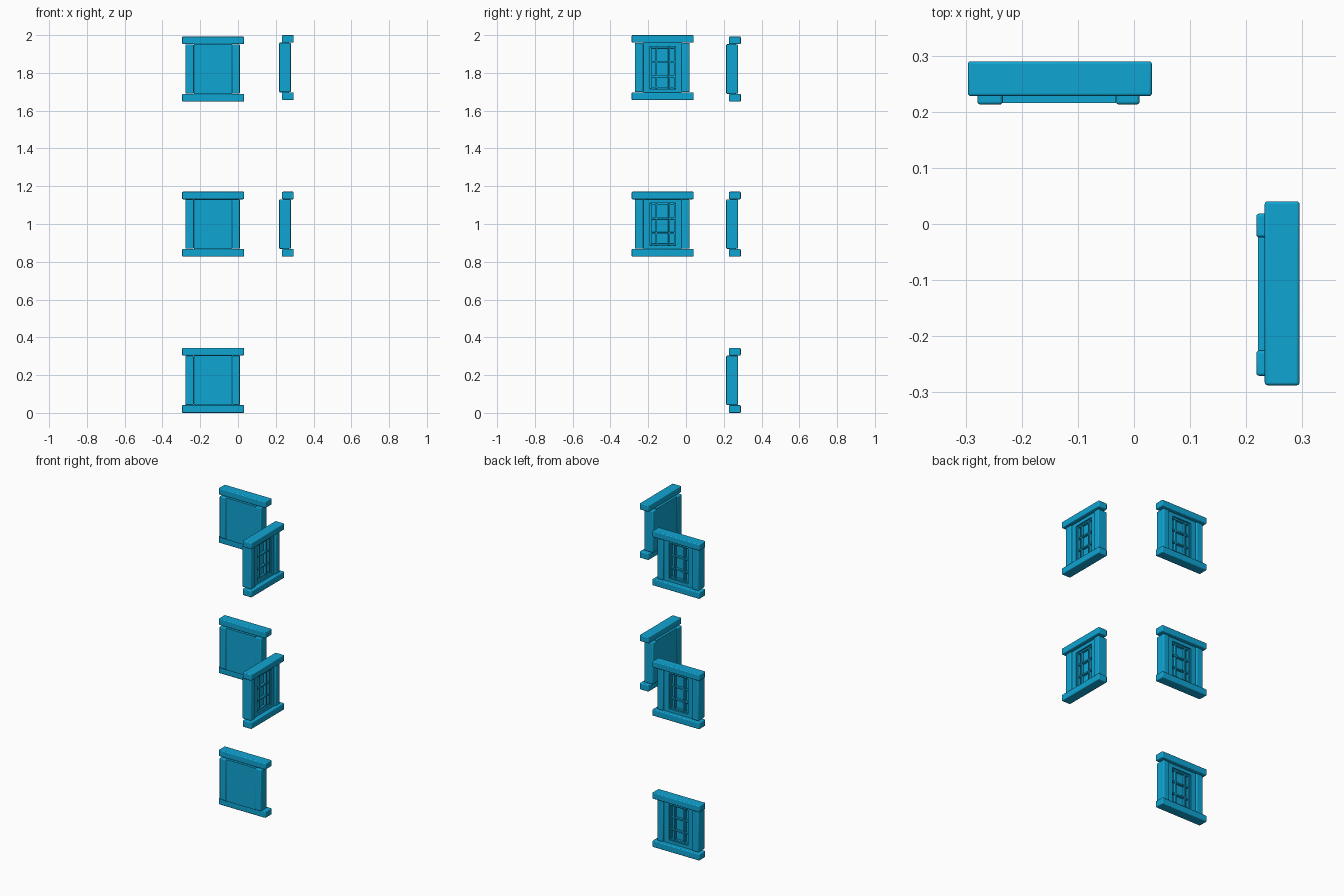
import bpy, bmesh
from math import radians

if "Cube" in bpy.data.objects:
    bpy.data.objects.remove(bpy.data.objects["Cube"])

blue = bpy.data.materials.new("window_blue")
blue.diffuse_color = (0.005, 0.376, 0.65, 1)
blue.use_nodes = True
blue.node_tree.nodes["Principled BSDF"].inputs["Base Color"].default_value = blue.diffuse_color


def finish(bm, name, side, origin, bevel):
    """Local axes: u along the wall, d outward, z up. Side windows swap u and d."""
    u0, d0, z0 = origin
    for v in bm.verts:
        u, d, z = v.co
        v.co = (d + d0, u + u0, z + z0) if side else (u + u0, d + d0, z + z0)
    bmesh.ops.recalc_face_normals(bm, faces=bm.faces[:])
    mesh = bpy.data.meshes.new(name)
    bm.to_mesh(mesh)
    bm.free()
    mesh.materials.append(blue)
    ob = bpy.data.objects.new(name, mesh)
    bpy.context.collection.objects.link(ob)
    if bevel:
        mod = ob.modifiers.new("rounded_edges", 'BEVEL')
        mod.width, mod.segments = bevel, 3
        mod.limit_method = 'ANGLE'
    bpy.ops.object.select_all(action='DESELECT')
    ob.select_set(True)
    bpy.context.view_layer.objects.active = ob
    bpy.ops.object.shade_smooth_by_angle(angle=radians(35))


def box_mesh(u, d, z):
    bm = bmesh.new()
    bmesh.ops.create_cube(bm, size=1)
    for v in bm.verts:
        v.co = [lo + (c + 0.5) * (hi - lo) for c, (lo, hi) in zip(v.co, (u, d, z))]
    return bm


def panel_mesh(u, d, z, hole_u, hole_z, floor):
    """Slab with a rectangular recess in its outward face."""
    bm = box_mesh(u, d, z)
    face = max(bm.faces, key=lambda f: f.calc_center_median().y)
    bmesh.ops.inset_individual(bm, faces=[face], thickness=0.01)
    mid = face.calc_center_median()
    for v in face.verts:
        v.co.x = hole_u[v.co.x > mid.x]
        v.co.z = hole_z[v.co.z > mid.z]
    inner = bmesh.ops.extrude_discrete_faces(bm, faces=[face])["faces"][0]
    for v in inner.verts:
        v.co.y = floor
    return bm


def window(side, origin):
    tag = "side" if side else "back"

    def box(name, u, d, z, bevel):
        finish(box_mesh(u, d, z), f"{tag}_{name}", side, origin, bevel)

    # Sill and lintel
    box("sill", (-0.164, 0.164), (0, 0.062), (0, 0.041), 0.005)
    box("lintel", (-0.164, 0.164), (0, 0.062), (0.304, 0.344), 0.005)
    # Side posts
    box("left_post", (-0.147, -0.102), (-0.015, 0.047), (0.042, 0.303), 0.005)
    box("right_post", (0.1, 0.142), (-0.015, 0.047), (0.042, 0.303), 0.005)
    # Recessed panel
    hu, hz = (-0.067, 0.067), (0.06, 0.283)
    finish(panel_mesh((-0.102, 0.1), (-0.012, 0.036), (0.041, 0.304), hu, hz, 0.012),
           f"{tag}_panel", side, origin, 0)
    # Sash border and glazing bars
    for i, u in enumerate((-0.064, -0.034, 0.034, 0.064)):
        box(f"upright_bar_{i}", (u - 0.005, u + 0.005), (0.01, 0.028), hz, 0.002)
    for i, z in enumerate((0.064, 0.125, 0.203, 0.279)):
        box(f"cross_bar_{i}", hu, (0.01, 0.026), (z - 0.005, z + 0.005), 0.002)


# Three windows on the back wall, two on the right wall
for z in (0, 0.827, 1.648):
    window(False, (-0.132, 0.228, z))
for z in (0.827, 1.656):
    window(True, (-0.1235, 0.233, z))
